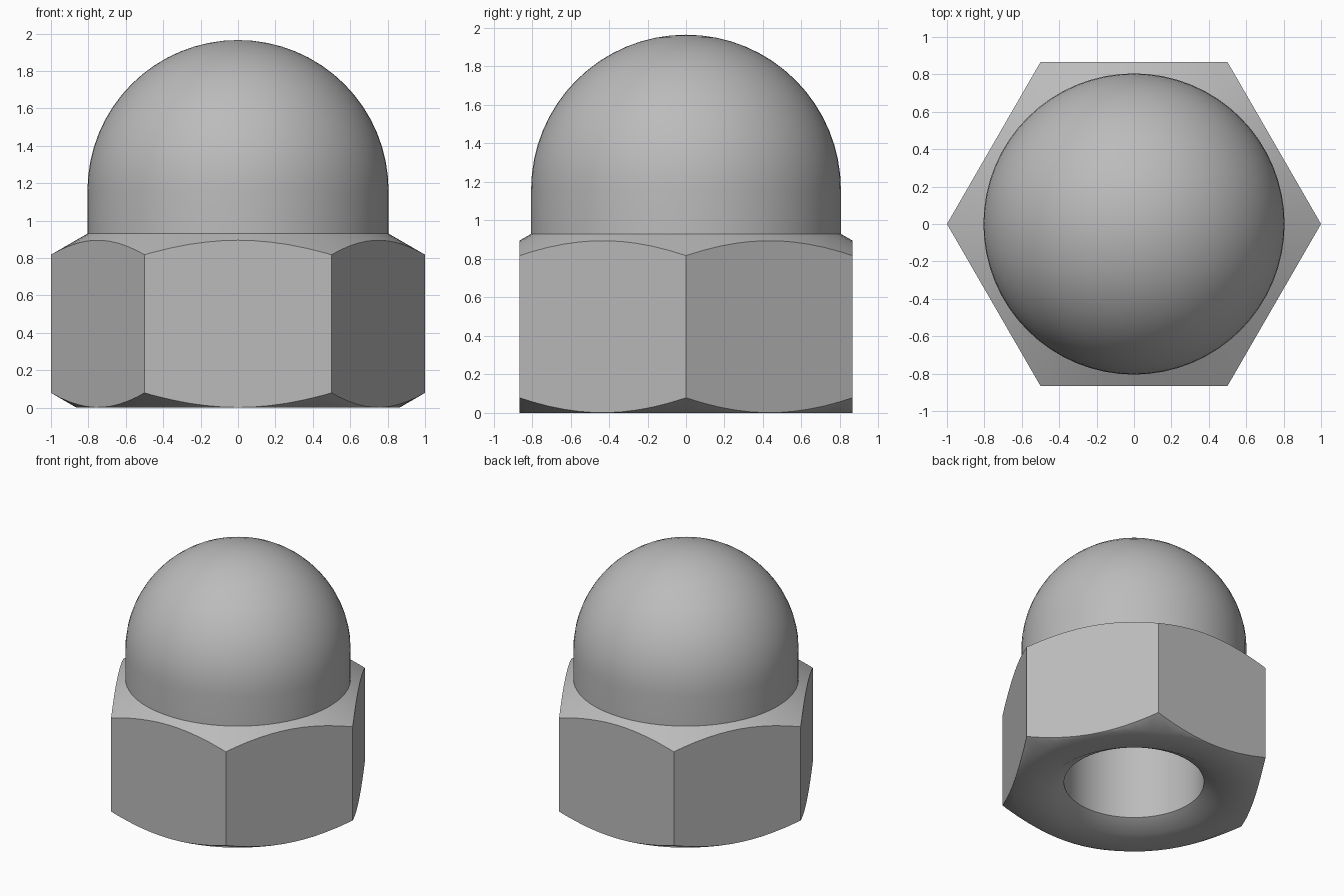
import bpy, bmesh, math
from mathutils import Vector

cube = bpy.data.objects.get("Cube")
if cube:
    bpy.data.objects.remove(cube, do_unlink=True)

DOME_R, DOME_Z = 0.805, 1.16      # dome radius and centre height
COLLAR_Z = 0.93                   # where the dome meets the hexagon
BORE_R, BORE_TOP = 0.5, 1.2
FLAT_R = 0.864                    # flat ring under the nut
SLOPE = math.tan(math.radians(30))
REACH = 1.1                       # cones run past the hexagon corners
SEGMENTS = 64


def add_object(name, bm):
    bmesh.ops.recalc_face_normals(bm, faces=bm.faces)
    mesh = bpy.data.meshes.new(name)
    bm.to_mesh(mesh)
    bm.free()
    obj = bpy.data.objects.new(name, mesh)
    bpy.context.collection.objects.link(obj)
    return obj


def lathe(name, profile):
    bm = bmesh.new()
    verts = [bm.verts.new((r, 0, z)) for r, z in profile]
    edges = [bm.edges.new(pair) for pair in zip(verts, verts[1:])]
    bmesh.ops.spin(bm, geom=verts + edges, cent=(0, 0, 0), axis=(0, 0, 1),
                   angle=math.tau, steps=SEGMENTS, use_duplicate=False)
    bmesh.ops.remove_doubles(bm, verts=bm.verts, dist=1e-4)
    return add_object(name, bm)


steel = bpy.data.materials.new("steel grey")
steel.use_nodes = True
colour = (0.5, 0.5, 0.5, 1)
steel.diffuse_color = colour
steel.node_tree.nodes["Principled BSDF"].inputs["Base Color"].default_value = colour

# Blind bore, countersink, chamfer cones and dome in one turned profile
profile = [
    (0, BORE_TOP + BORE_R * SLOPE),
    (BORE_R, BORE_TOP),
    (BORE_R, 0.07),
    (BORE_R + 0.07 / SLOPE, 0),
    (FLAT_R, 0),
    (REACH, (REACH - FLAT_R) * SLOPE),
    (REACH, COLLAR_Z - (REACH - DOME_R) * SLOPE),
    (DOME_R, COLLAR_Z),
]
STEPS = 16
for i in range(STEPS + 1):
    a = math.pi / 2 * i / STEPS
    profile.append((DOME_R * math.cos(a), DOME_Z + DOME_R * math.sin(a)))
nut = lathe("domed_nut", profile)
nut.data.materials.append(steel)

# Hexagonal prism trims the turned shape to six flats
bm = bmesh.new()
bmesh.ops.create_cone(bm, cap_ends=True, segments=6, radius1=1, radius2=1, depth=6)
corner = max(bm.verts, key=lambda v: v.co.x).co
bmesh.ops.rotate(bm, verts=bm.verts, cent=(0, 0, 0),
                 matrix=Vector((corner.x, corner.y, 0)).rotation_difference(
                     Vector((1, 0, 0))).to_matrix())
prism = add_object("hexagon_cutter", bm)
prism.data.materials.append(steel)
prism.hide_render = True

trim = nut.modifiers.new("Hexagon", "BOOLEAN")
trim.operation = "INTERSECT"
trim.solver = "EXACT"
trim.object = prism
bpy.context.view_layer.objects.active = nut
nut.select_set(True)
bpy.ops.object.modifier_apply(modifier=trim.name)
bpy.data.objects.remove(prism, do_unlink=True)

# Smooth dome and cones, crisp flats
bpy.ops.object.shade_smooth_by_angle(angle=math.radians(32))
